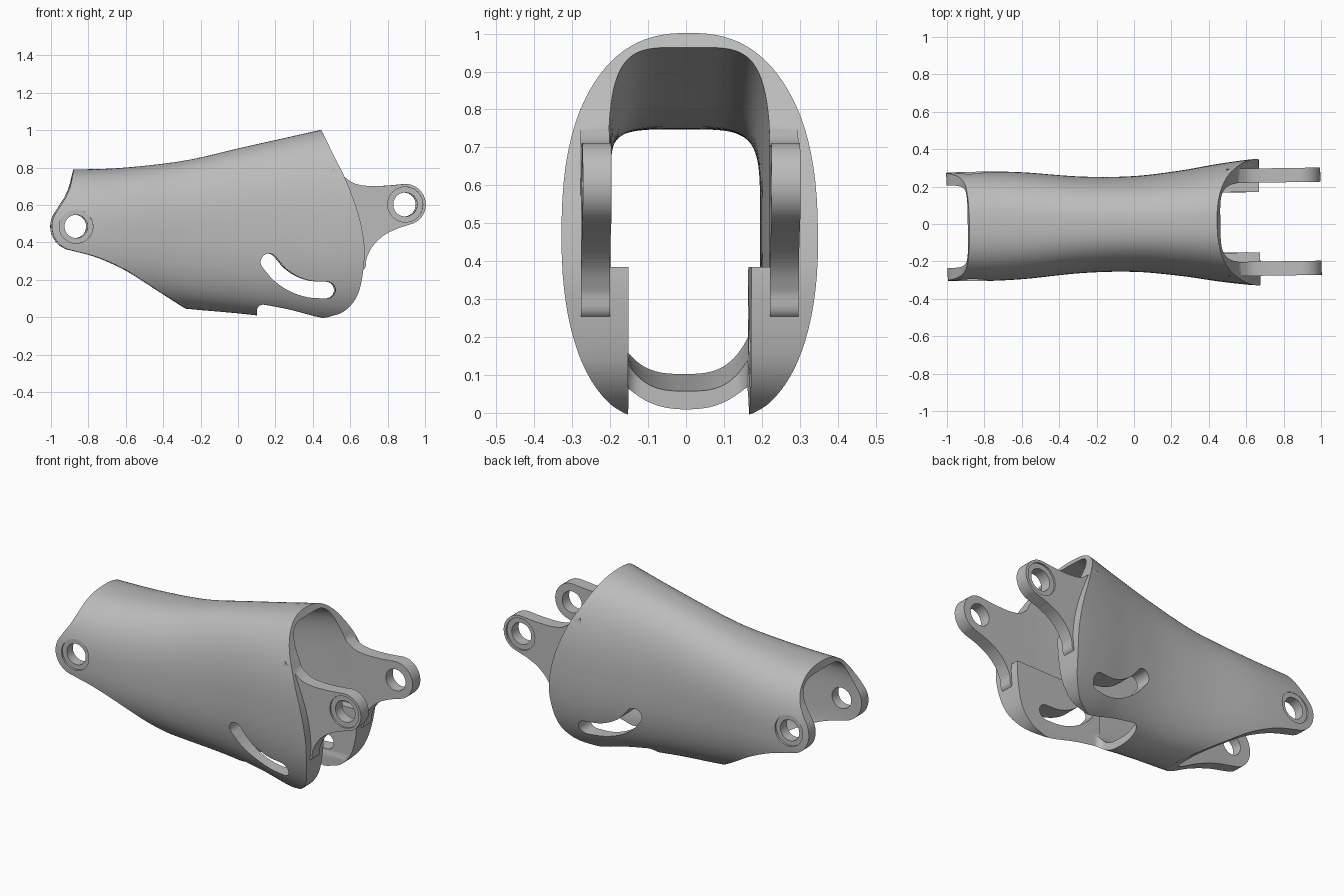
import bpy, bmesh, math
from mathutils import Vector, Matrix

cube = bpy.data.objects.get("Cube")
if cube:
    bpy.data.objects.remove(cube, do_unlink=True)

mat = bpy.data.materials.new("neutral grey")
mat.use_nodes = True
GREY = (0.5, 0.5, 0.5, 1)
mat.diffuse_color = GREY
mat.node_tree.nodes["Principled BSDF"].inputs["Base Color"].default_value = GREY


def smooth(points, steps=6):
    """Catmull-Rom curve through the points."""
    p = [Vector(q) for q in points]
    p = [2 * p[0] - p[1]] + p + [2 * p[-1] - p[-2]]
    out = []
    for a, b, c, d in zip(p, p[1:], p[2:], p[3:]):
        for i in range(steps):
            t = i / steps
            out.append(0.5 * (2 * b + (c - a) * t + (2 * a - 5 * b + 4 * c - d) * t ** 2
                              + (3 * b - a - 3 * c + d) * t ** 3))
    return out + [p[-2]]


def arc(cx, cz, r, start, end, n=20):
    angles = [math.radians(start + (end - start) * i / n) for i in range(n + 1)]
    return [Vector((cx + r * math.cos(a), cz + r * math.sin(a))) for a in angles]


def finish(bm, name):
    bmesh.ops.recalc_face_normals(bm, faces=bm.faces)
    mesh = bpy.data.meshes.new(name)
    bm.to_mesh(mesh)
    bm.free()
    mesh.materials.append(mat)
    obj = bpy.data.objects.new(name, mesh)
    bpy.context.collection.objects.link(obj)
    return obj


def plate(name, outline, y0, y1):
    """Side outline (x, z) extruded from y0 to y1."""
    bm = bmesh.new()
    rings = [[bm.verts.new((p[0], y, p[1])) for p in outline] for y in (y0, y1)]
    n = len(outline)
    for i in range(n):
        j = (i + 1) % n
        bm.faces.new((rings[0][i], rings[0][j], rings[1][j], rings[1][i]))
    bm.faces.new(rings[0])
    bm.faces.new(rings[1])
    return finish(bm, name)


def tube(name, sections, top_power, low_power, n=96):
    """Loft of rounded ovals: each section is (x, half width, top, bottom)."""
    bm = bmesh.new()
    rings = []
    for x, w, top, low in sections:
        mid, h, ring = (top + low) / 2, (top - low) / 2, []
        for i in range(n):
            a = 2 * math.pi * (i + 0.5) / n
            c, s = math.cos(a), math.sin(a)
            e = 2 / (top_power if s > 0 else low_power)
            ring.append(bm.verts.new((x, w * math.copysign(abs(c) ** e, c),
                                      mid + h * math.copysign(abs(s) ** e, s))))
        rings.append(ring)
    for a, b in zip(rings, rings[1:]):
        for i in range(n):
            j = (i + 1) % n
            bm.faces.new((a[i], a[j], b[j], b[i]))
    bm.faces.new(rings[0])
    bm.faces.new(rings[-1])
    return finish(bm, name)


def combine(target, other, operation):
    mod = target.modifiers.new("join", "BOOLEAN")
    mod.operation, mod.solver, mod.object = operation, "EXACT", other
    with bpy.context.temp_override(object=target, active_object=target):
        bpy.ops.object.modifier_apply(modifier=mod.name)
    bpy.data.objects.remove(other, do_unlink=True)


# Waisted sleeve: x, half width, top, bottom, inner half width
stations = smooth([(-1.1, .285, .79, .1, .222), (-.85, .293, .79, .1, .22),
                   (-.6, .286, .80, .08, .208), (-.28, .258, .838, .045, .2),
                   (0, .256, .902, .02, .2), (.25, .282, .958, -.01, .205),
                   (.45, .314, 1.003, -.05, .212), (.64, .337, 1.045, -.07, .215),
                   (.8, .342, 1.08, -.08, .215)])
body = tube("sleeve", [s[:4] for s in map(tuple, [])] or
            [(s[0], s[1], s[2], s[3]) for s in [list(v) for v in stations]], 2.45, 2.4)

# Side silhouette trims both ends and the open underside
trim = [Vector((-.87, 1.3)), Vector((.3, 1.3))]
trim += smooth([(.445, 1), (.51, .86), (.565, .75), (.63, .58), (.665, .43), (.67, .3),
                (.64, .13), (.57, .035), (.48, 0)])
trim += [Vector((.35, -.02)), Vector((.3, -.3)), Vector((-.2, -.3))]
trim += smooth([(-.28, .045), (-.45, .155), (-.6, .25), (-.75, .318), (-.89, .357)])
trim += arc(-.87, .485, .13, 255, 145)
trim += smooth([(-.925, .64), (-.9, .7), (-.88, .79)])
combine(body, plate("trim", trim, -.6, .6), "INTERSECT")

# Hollow, leaving thick pads around the slots
void = tube("void", [(s[0], s[4], s[2] - .042, s[3] + .048)
                     for s in [list(v) for v in stations]], 4.5, 3)
pad = [Vector((.8, -.3)), Vector((.8, .385))] + arc(.17, .315, .07, 90, 180, 8) + [Vector((.1, -.3))]
for side in (-1, 1):
    combine(void, plate("pad", pad, side * .162, side * .5), "DIFFERENCE")
combine(body, void, "DIFFERENCE")

# Fork lugs
HOLE = (.89, .602)
lug = smooth([(.5, .8), (.565, .75), (.62, .714), (.7, .701), (.8, .703)])
lug += arc(*HOLE, .11, 90, -65)
lug += smooth([(.85, .475), (.78, .44), (.72, .385), (.685, .32), (.66, .25), (.5, .23)])
for side in (-1, 1):
    combine(body, plate("lug", lug, side * .211, side * .287), "UNION")

# Underside notch with rounded inner corners
bm = bmesh.new()
bmesh.ops.create_cube(bm, size=1, matrix=Matrix.Translation((.6, 0, -.05))
                      @ Matrix.Diagonal((1, .32, .5, 1)))
corners = [e for e in bm.edges if abs(e.verts[0].co.z - e.verts[1].co.z) > .1]
bmesh.ops.bevel(bm, geom=corners, offset=.04, segments=6, profile=.5, affect="EDGES")
combine(body, finish(bm, "notch"), "DIFFERENCE")

# Curved slots through both sides
path = smooth([(.162, .295), (.22, .228), (.295, .178), (.38, .15), (.472, .145)])
upper, lower = [], []
for i, p in enumerate(path):
    d = (path[min(i + 1, len(path) - 1)] - path[max(i - 1, 0)]).normalized()
    side = Vector((-d.y, d.x)) * .045
    upper.append(p + side)
    lower.append(p - side)
ends = [math.degrees(math.atan2(*(v.yx))) for v in (upper[-1] - path[-1], upper[0] - path[0])]
slot = upper + arc(*path[-1], .045, ends[0], ends[0] - 180, 12)[1:-1] + lower[::-1]
slot += arc(*path[0], .045, ends[1] + 180, ends[1], 12)[1:-1]
combine(body, plate("slot", slot, -.6, .6), "DIFFERENCE")

# Pivot holes with shallow outer recesses
for cx, cz, r, rim, face in ((*HOLE, .064, .094, .277), (-.87, .485, .062, .09, .28)):
    combine(body, plate("hole", arc(cx, cz, r, 0, 360, 40)[:-1], -.6, .6), "DIFFERENCE")
    for side in (-1, 1):
        ring = arc(cx, cz, rim, 0, 360, 40)[:-1]
        combine(body, plate("recess", ring, side * face, side * .6), "DIFFERENCE")

# Slight turn about the vertical, then shading
body.data.transform(Matrix.Rotation(.015, 4, "Z"))
bpy.ops.object.select_all(action="DESELECT")
body.select_set(True)
bpy.context.view_layer.objects.active = body
bpy.ops.object.shade_smooth_by_angle(angle=math.radians(35))
